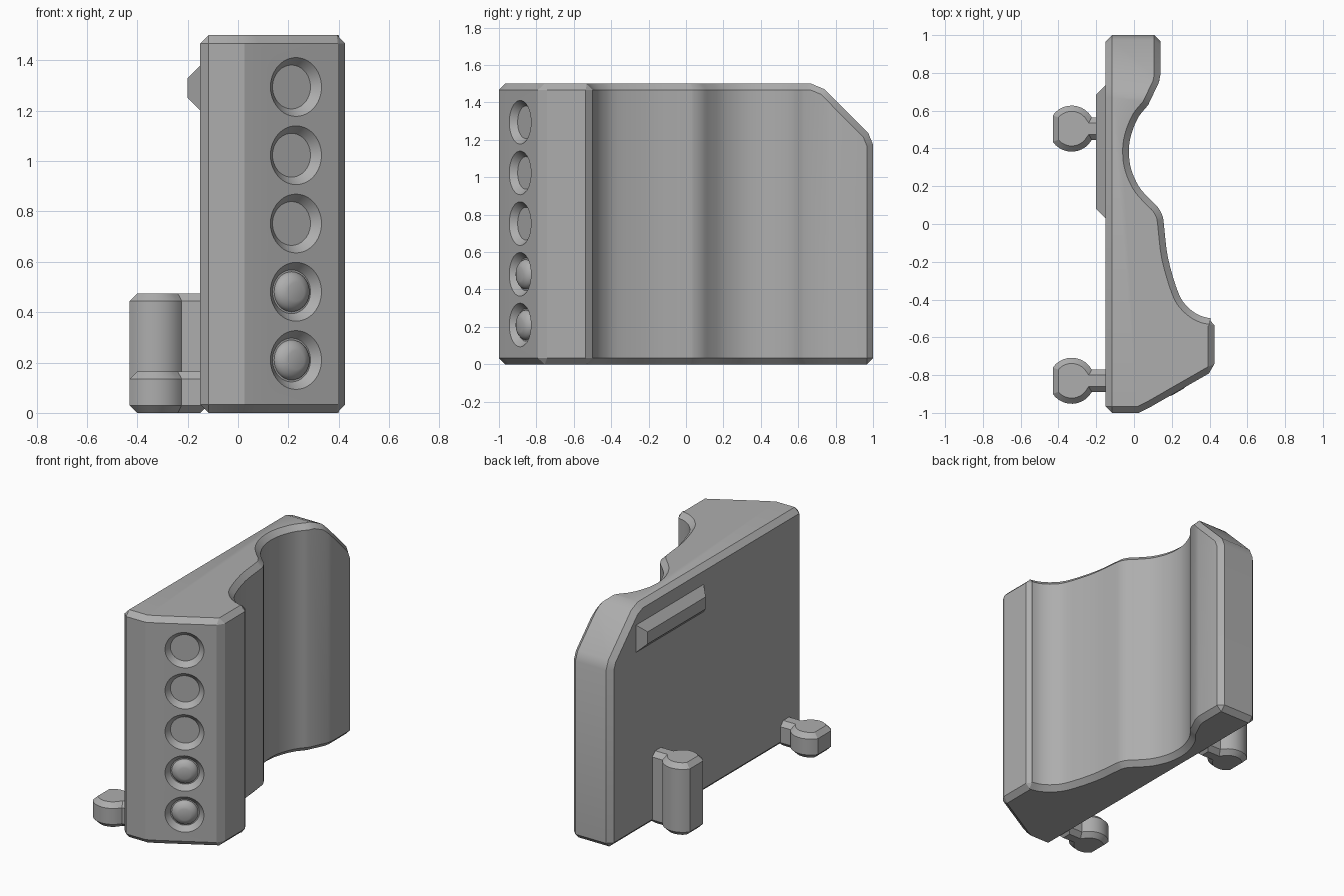
import bpy, bmesh, math
from mathutils import Vector, Matrix

cube = bpy.data.objects.get("Cube")
if cube:
    bpy.data.objects.remove(cube, do_unlink=True)

grey = bpy.data.materials.new("plain_grey")
grey.use_nodes = True
GREY = (0.42, 0.42, 0.42, 1)
grey.diffuse_color = GREY
grey.node_tree.nodes["Principled BSDF"].inputs["Base Color"].default_value = GREY


def finish(name, bm):
    bmesh.ops.recalc_face_normals(bm, faces=bm.faces)
    mesh = bpy.data.meshes.new(name)
    bm.to_mesh(mesh)
    bm.free()
    mesh.materials.append(grey)
    obj = bpy.data.objects.new(name, mesh)
    bpy.context.collection.objects.link(obj)
    return obj


def smooth(obj):
    bpy.ops.object.select_all(action='DESELECT')
    obj.select_set(True)
    bpy.context.view_layer.objects.active = obj
    bpy.ops.object.shade_smooth_by_angle(angle=math.radians(24))


def prism(profile, height):
    bm = bmesh.new()
    base = bm.faces.new([bm.verts.new((x, y, 0)) for x, y in profile])
    top = bmesh.ops.extrude_face_region(bm, geom=[base])["geom"]
    verts = [v for v in top if isinstance(v, bmesh.types.BMVert)]
    bmesh.ops.translate(bm, verts=verts, vec=(0, 0, height))
    bmesh.ops.recalc_face_normals(bm, faces=bm.faces)
    return bm


def chamfer(bm, width, angle, rule=lambda e: True):
    edges = [e for e in bm.edges if e.calc_face_angle(0) > angle and rule(e)]
    bmesh.ops.bevel(bm, geom=edges, offset=width, offset_type='OFFSET',
                    segments=1, profile=0.5, affect='EDGES', clamp_overlap=False)


def spline(points, steps=4):
    pts = [Vector(p) for p in points]
    pts = [2 * pts[0] - pts[1]] + pts + [2 * pts[-1] - pts[-2]]
    out = []
    for a, b, c, d in zip(pts, pts[1:], pts[2:], pts[3:]):
        for i in range(steps):
            t = i / steps
            out.append(0.5 * (2 * b + (c - a) * t + (2 * a - 5 * b + 4 * c - d) * t * t
                              + (3 * b - a - 3 * c + d) * t ** 3))
    return [tuple(p) for p in out] + [tuple(points[-1])]


# Body: wavy profile extruded upward
wave = spline([(0.075, 0.63), (0.02, 0.56), (-0.017, 0.465), (-0.027, 0.38),
               (-0.015, 0.29), (0.025, 0.2), (0.08, 0.135), (0.125, 0.09),
               (0.15, 0.045), (0.158, 0), (0.18, -0.18), (0.235, -0.365),
               (0.285, -0.44), (0.35, -0.485), (0.425, -0.503)])
profile = [(-0.15, -1), (-0.15, 1), (0.14, 1), (0.14, 0.79), (0.132, 0.75)] + wave
profile += [(0.425, -0.775), (0.085, -0.97), (0.025, -1)]
bm = prism(profile, 1.5)

# Sloped upper back corner with softened ends
for y, z, tilt in [(1, 1.21, 45), (0.67, 1.5, 67.5), (1, 1.175, 22.5)]:
    a = math.radians(tilt)
    bmesh.ops.bisect_plane(bm, geom=bm.verts[:] + bm.edges[:] + bm.faces[:],
                           plane_co=(0, y, z), plane_no=(0, math.cos(a), math.sin(a)),
                           clear_outer=True)
    bmesh.ops.holes_fill(bm, edges=[e for e in bm.edges if e.is_boundary], sides=0)
    bmesh.ops.recalc_face_normals(bm, faces=bm.faces)
chamfer(bm, 0.033, 0.75)
body = finish("body", bm)

# Round recesses along the angled front face
normal = Vector((0.5, -0.866, 0))
turn = normal.to_track_quat('Z', 'Y').to_matrix().to_4x4()
centres = [Vector((0.23, -0.887, 0.21 + 0.271 * i)) for i in range(5)]
bm = bmesh.new()
for c in centres:
    bmesh.ops.create_cone(bm, cap_ends=True, segments=48, radius1=0.087, radius2=0.134,
                          depth=0.055, matrix=Matrix.Translation(c - normal * 0.0075) @ turn)
cutter = finish("recess_cutter", bm)
cutter.hide_render = True
cutter.hide_set(True)
cut = body.modifiers.new("recesses", 'BOOLEAN')
cut.operation = 'DIFFERENCE'
cut.solver = 'EXACT'
cut.object = cutter
bpy.ops.object.select_all(action='DESELECT')
bpy.context.view_layer.objects.active = body
body.select_set(True)
bpy.ops.object.modifier_apply(modifier=cut.name)
bpy.data.objects.remove(cutter, do_unlink=True)
smooth(body)

# Flat-topped domes in the two lower recesses
for i, c in enumerate(centres[:2]):
    bm = bmesh.new()
    rings = []
    for k in range(7):
        a = math.radians(62) * k / 6
        r, h = 0.08 * math.cos(a), -0.038 + 0.041 * math.sin(a) / math.sin(math.radians(62))
        rings.append([bm.verts.new(c + turn @ Vector((r * math.cos(t), r * math.sin(t), h)))
                      for t in (math.tau * s / 40 for s in range(40))])
    for low, high in zip(rings, rings[1:]):
        for s in range(40):
            bm.faces.new((low[s - 1], low[s], high[s], high[s - 1]))
    bm.faces.new(rings[-1])
    bm.faces.new(rings[0])
    smooth(finish(f"recess_dome_{i + 1}", bm))

# Keyed pegs on the flat side: round head, flat end, straight neck
R, CX = 0.122, -0.33
for name, y, height in [("front_peg", -0.83, 0.165), ("rear_peg", 0.505, 0.475)]:
    start, end = math.asin(0.06 / R), math.acos(-0.1 / R)
    arc = [start + (end - start) * i / 10 for i in range(11)]
    half = [(-0.12, 0.06)] + [(CX + R * math.cos(a), R * math.sin(a)) for a in arc]
    outline = half + [(x, -v) for x, v in reversed(half)]
    bm = prism([(x, y + v) for x, v in outline], height)
    chamfer(bm, 0.03, 0.75, lambda e: abs(e.verts[0].co.z - e.verts[1].co.z) < 0.001)
    smooth(finish(name, bm))

# Tapered locating bar near the top of the flat side
bm = bmesh.new()
loops = []
for x, y0, y1, z0, z1 in [(-0.14, 0.02, 0.745, 1.19, 1.39), (-0.2, 0.08, 0.685, 1.25, 1.33)]:
    loops.append([bm.verts.new((x, y, z)) for y, z in
                  ((y0, z0), (y1, z0), (y1, z1), (y0, z1))])
for i in range(4):
    bm.faces.new((loops[0][i - 1], loops[0][i], loops[1][i], loops[1][i - 1]))
for loop in loops:
    bm.faces.new(loop)
finish("locating_bar", bm)
